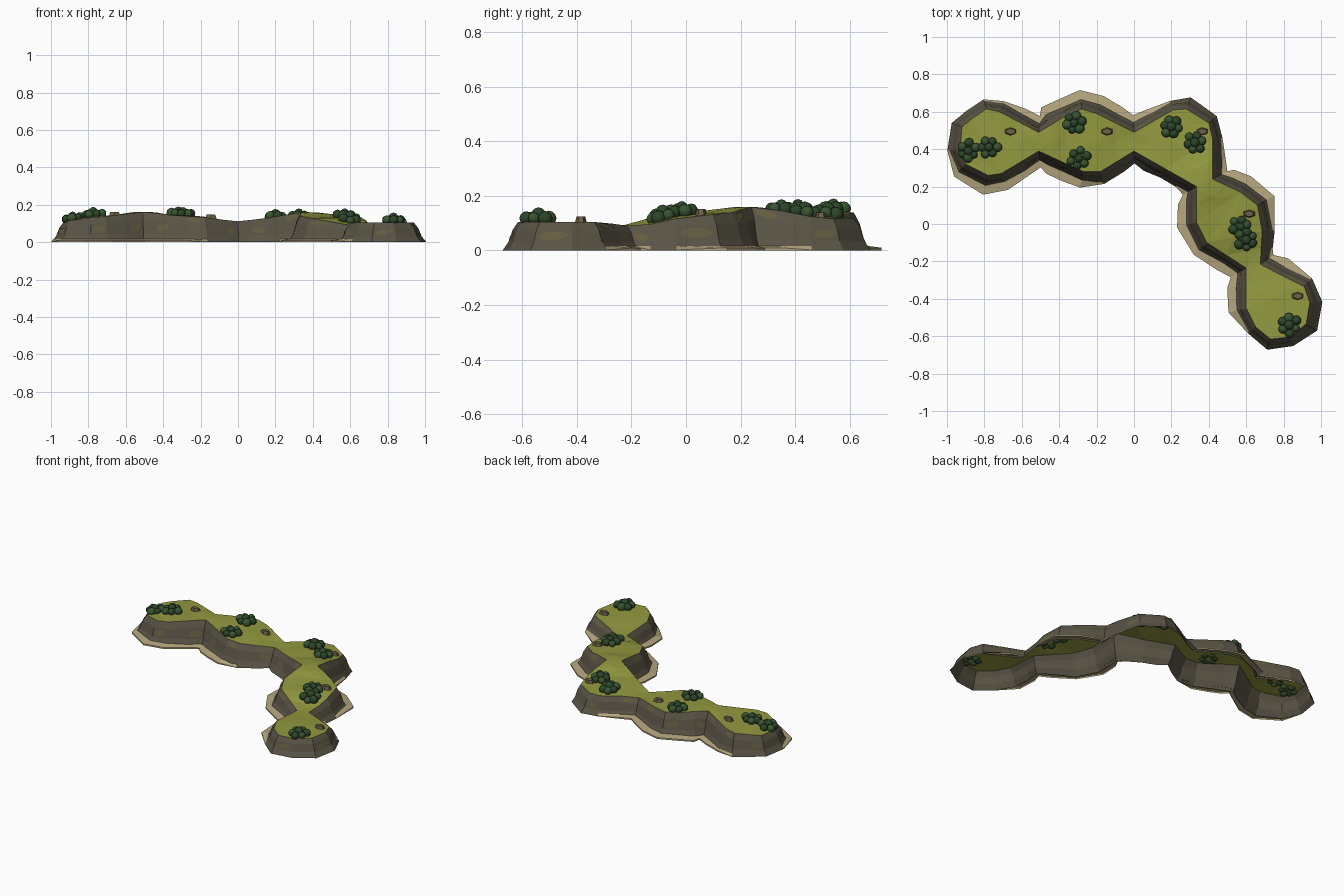
import bpy, bmesh, math, random
from mathutils import Vector

random.seed(4)
if "Cube" in bpy.data.objects:
    bpy.data.objects.remove(bpy.data.objects["Cube"])


def material(name, r, g, b):
    mat = bpy.data.materials.new(name)
    mat.use_nodes = True
    mat.diffuse_color = (r, g, b, 1)
    mat.node_tree.nodes["Principled BSDF"].inputs["Base Color"].default_value = (r, g, b, 1)
    return mat


GRASS = material("grass green", .29, .32, .05)
CLIFF = material("cliff brown", .10, .088, .06)
MOSS = material("moss olive", .125, .108, .052)
SAND = material("sand", .46, .38, .21)
LEAF_DARK = material("dark leaf", .025, .06, .022)
LEAF_LIGHT = material("mid leaf", .04, .09, .03)
ROCK = material("rock brown", .15, .115, .065)


def make_object(name, bm, *mats, smooth=False):
    mesh = bpy.data.meshes.new(name)
    for face in bm.faces:
        face.smooth = smooth
    bm.to_mesh(mesh)
    bm.free()
    for mat in mats:
        mesh.materials.append(mat)
    obj = bpy.data.objects.new(name, mesh)
    bpy.context.collection.objects.link(obj)
    return obj


# Rolling ground height, blended between control points
HILLS = [(-.93, .42, .11), (-.75, .44, .14), (-.51, .44, .162), (-.26, .44, .14),
         (0, .44, .11), (.2, .44, .13), (.38, .22, .16), (.38, .6, .115),
         (.2, .63, .115), (.52, .02, .135), (.64, -.22, .09), (.78, -.45, .105)]


def ground(x, y):
    total = weight = 0
    for hx, hy, hz in HILLS:
        w = 1 / (math.hypot(x - hx, y - hy) + .02) ** 3
        total += w * hz
        weight += w
    return total / weight


# Plateau rim, counterclockwise
RIM = [(-.51, .49), (-.72, .6), (-.79, .615), (-.87, .56), (-.92, .52), (-.93, .4),
       (-.9, .32), (-.78, .26), (-.71, .27), (-.51, .39), (-.27, .28), (-.18, .28),
       (0, .39), (.335, .2), (.335, .01), (.39, -.1), (.6, -.235), (.6, -.45),
       (.65, -.55), (.73, -.615), (.83, -.605), (.92, -.535), (.94, -.42),
       (.91, -.335), (.78, -.27), (.675, -.215), (.685, -.04), (.66, .1),
       (.57, .17), (.42, .24), (.42, .455), (.4, .54), (.28, .615), (.21, .61),
       (0, .49), (-.2, .59), (-.28, .615), (-.37, .575)]
rim = []
for a, b in zip(RIM, RIM[1:] + RIM[:1]):
    a, b = Vector(a), Vector(b)
    steps = max(1, round((b - a).length / .1))
    rim += [a.lerp(b, k / steps) for k in range(steps)]
N = len(rim)
outward, spread = [], []
for i in range(N):
    t = (rim[(i + 1) % N] - rim[i - 1]).normalized()
    outward.append(Vector((t.y, -t.x)))
    spread.append(random.uniform(.05, .07))


def ring(fraction, height):
    """Ring of points between the rim (0) and the foot (1)."""
    pts = []
    for p, n, s in zip(rim, outward, spread):
        q = p + n * s * fraction
        pts.append(Vector((q.x, q.y, ground(p.x, p.y) * height)))
    return pts


# Grass plateau: filled flat, then lifted
bm = bmesh.new()
verts = [bm.verts.new((p.x, p.y, 0)) for p in rim]
border = [bm.edges.new((verts[i], verts[(i + 1) % N])) for i in range(N)]
bmesh.ops.triangle_fill(bm, use_beauty=True, use_dissolve=False, edges=border, normal=(0, 0, 1))
inner = [e for e in bm.edges if len(e.link_faces) == 2]
bmesh.ops.subdivide_edges(bm, edges=inner, cuts=1)
bmesh.ops.triangulate(bm, faces=bm.faces[:])
for v in bm.verts:
    v.co.z = ground(v.co.x, v.co.y)
for f in bm.faces:
    if f.normal.z < 0:
        f.normal_flip()
make_object("grass_top", bm, GRASS)

# Cliff walls flaring towards the foot
rings = [ring(0, 1), ring(.35, .72), ring(.62, .3), ring(1, 0)]
bm = bmesh.new()
levels = [[bm.verts.new(p) for p in pts] for pts in rings]
for up, low in zip(levels, levels[1:]):
    for i in range(N):
        j = (i + 1) % N
        bm.faces.new((up[i], low[i], low[j], up[j]))
make_object("cliff_wall", bm, CLIFF)

# Oval moss patches lying on the cliff bands
bm = bmesh.new()
for i in range(0, N, 2):
    j = (i + 1) % N
    band = random.choice((0, 1, 1))
    a, b = rings[band][i], rings[band][j]
    c, d = rings[band + 1][i], rings[band + 1][j]
    lift = (c - a).cross(b - a).normalized() * .003
    tilt = random.uniform(-.5, .5)
    patch = []
    for k in range(10):
        ang = math.tau * k / 10
        u = .5 + .4 * math.cos(ang)
        v = .5 + .36 * math.sin(ang + tilt)
        patch.append(bm.verts.new(a.lerp(b, u).lerp(c.lerp(d, u), v) + lift))
    face = bm.faces.new(patch)
    face.normal_update()
    if face.normal.dot(lift) < 0:
        face.normal_flip()
make_object("moss_patches", bm, MOSS)

# Sand beaches at the foot, widest near each beach centre
BEACHES = [(-.76, .21, .24), (-.4, .26, .2), (-.28, .66, .42), (.3, 0, .2),
           (.48, -.22, .14), (.55, -.4, .14), (.62, .19, .22), (.83, -.24, .13)]
bm = bmesh.new()
strips = []
for p, n, s in zip(rim, outward, spread):
    foot = p + n * s
    width = max(max(0, 1 - (math.dist(foot, (x, y)) / r) ** 2) for x, y, r in BEACHES)
    edge = foot + n * .042 * math.sqrt(width)
    inside = p + n * s * .85
    strips.append((width, [bm.verts.new((q.x, q.y, z)) for q, z in
                           ((inside, .017), (edge, .01 if width else .002), (edge, 0))]))
for i in range(N):
    (wa, a), (wb, b) = strips[i], strips[(i + 1) % N]
    if wa or wb:
        for k in range(2):
            bm.faces.new((a[k], a[k + 1], b[k + 1], b[k]))
bmesh.ops.delete(bm, geom=[v for v in bm.verts if not v.link_faces], context="VERTS")
make_object("sand_beach", bm, SAND)

# Bushes: clusters of round leaf balls
BUSHES = [(-.885, .39), (-.775, .41), (-.32, .54), (-.295, .35), (.2, .52),
          (.325, .435), (.57, -.015), (.6, -.085), (.83, -.54)]
for x, y in BUSHES:
    bm = bmesh.new()
    turn = random.uniform(0, math.tau)
    for k in range(7):
        reach = 0 if k == 0 else random.uniform(.033, .046)
        px = x + reach * math.cos(turn + k * math.tau / 6)
        py = y + reach * math.sin(turn + k * math.tau / 6)
        r = random.uniform(.021, .028)
        ball = bmesh.ops.create_icosphere(bm, subdivisions=2, radius=r)["verts"]
        rise = .026 if k == 0 else .013
        bmesh.ops.translate(bm, verts=ball, vec=(px, py, ground(px, py) + rise))
        for f in {f for v in ball for f in v.link_faces}:
            f.material_index = k % 2
    make_object("bush", bm, LEAF_DARK, LEAF_LIGHT, smooth=True)

# Small six-sided rocks
for x, y in [(-.66, .495), (-.145, .495), (.365, .495), (.615, .055), (.875, -.385)]:
    bm = bmesh.new()
    bmesh.ops.create_cone(bm, cap_ends=True, segments=6, radius1=.036, radius2=.026, depth=.024)
    bmesh.ops.scale(bm, verts=bm.verts, vec=(1, .62, 1))
    bmesh.ops.translate(bm, verts=bm.verts, vec=(x, y, ground(x, y) + .007))
    make_object("rock", bm, ROCK)
